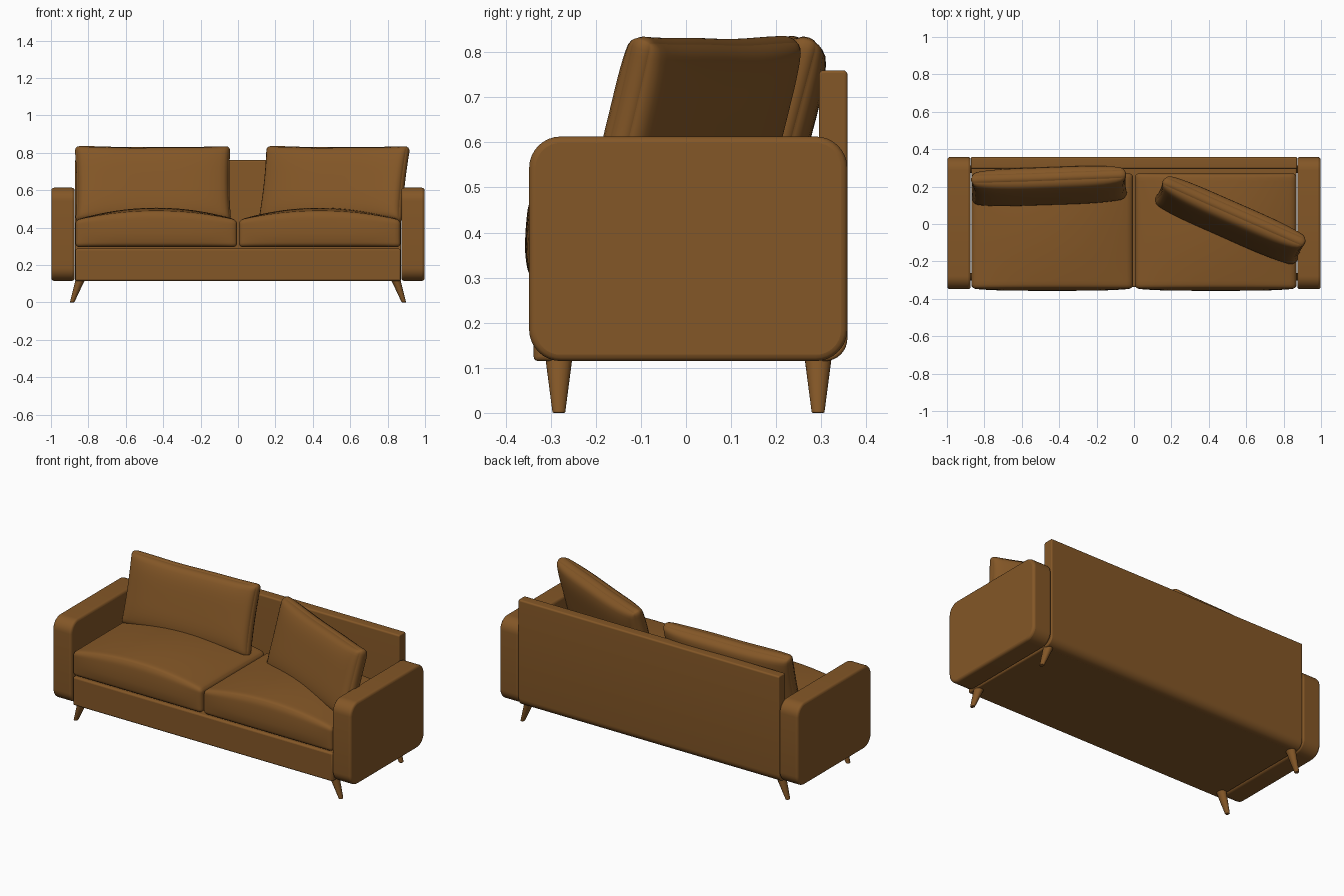
import bpy, bmesh
from math import sin, cos, pi, radians
from mathutils import Vector, Matrix

cube = bpy.data.objects.get("Cube")
if cube:
    bpy.data.objects.remove(cube)

# One brown leather material for everything
leather = bpy.data.materials.new("brown_leather")
leather.use_nodes = True
colour = (0.23, 0.095, 0.02, 1)
leather.diffuse_color = colour
leather.node_tree.nodes["Principled BSDF"].inputs["Base Color"].default_value = colour


def finish(name, bm, bevel=0.0, angle=40):
    bmesh.ops.recalc_face_normals(bm, faces=bm.faces)
    mesh = bpy.data.meshes.new(name)
    bm.to_mesh(mesh)
    bm.free()
    mesh.materials.append(leather)
    ob = bpy.data.objects.new(name, mesh)
    bpy.context.collection.objects.link(ob)
    if bevel:
        mod = ob.modifiers.new("soft_edges", 'BEVEL')
        mod.width = bevel
        mod.segments = 3
        mod.limit_method = 'ANGLE'
        mod.angle_limit = radians(40)
    bpy.ops.object.select_all(action='DESELECT')
    ob.select_set(True)
    bpy.context.view_layer.objects.active = ob
    bpy.ops.object.shade_smooth_by_angle(angle=radians(angle))
    return ob


def slab(name, x0, x1, y0, y1, z0, z1, radii, bevel):
    """Side profile with rounded corners (back-top, front-top, front-bottom,
    back-bottom), extruded across x."""
    bm = bmesh.new()
    corners = [(y1, z1, -1, -1), (y0, z1, 1, -1), (y0, z0, 1, 1), (y1, z0, -1, 1)]
    verts = []
    for i, ((y, z, sy, sz), r) in enumerate(zip(corners, radii)):
        steps = 8 if r else 0
        for k in range(steps + 1):
            a = (i + k / max(steps, 1)) * pi / 2
            verts.append(bm.verts.new((x0, y + r * (sy + cos(a)) if r else y,
                                       z + r * (sz + sin(a)) if r else z)))
    face = bm.faces.new(verts)
    ext = bmesh.ops.extrude_face_region(bm, geom=[face])
    moved = [v for v in ext["geom"] if isinstance(v, bmesh.types.BMVert)]
    bmesh.ops.translate(bm, verts=moved, vec=(x1 - x0, 0, 0))
    return finish(name, bm, bevel)


def soft_block(name, half, radius, shape, matrix):
    """Rounded box, denser near its edges, reshaped by shape(point, u, v, w)."""
    bm = bmesh.new()
    bmesh.ops.create_cube(bm, size=2)
    bmesh.ops.subdivide_edges(bm, edges=bm.edges, cuts=23, use_grid_fill=True)
    half = Vector(half)
    for vert in bm.verts:
        unit = [sin(c * pi / 2) for c in vert.co]
        p = Vector([c * h for c, h in zip(unit, half)])
        core = Vector([max(-h + radius, min(h - radius, c)) for c, h in zip(p, half)])
        p = core + (p - core).normalized() * radius if (p - core).length else p
        vert.co = shape(p, *unit)
    bmesh.ops.transform(bm, matrix=matrix, verts=bm.verts)
    return finish(name, bm, angle=60)


def seat_shape(p, u, v, w):
    top = max(w, 0)
    dome = 0.065 * (1 - u * u) * (0.72 + 0.28 * (1 - v * v))
    p.z += dome * top
    if v < 0:
        p.y += 0.012 * v * (1 - u ** 4) * (1 - w * w)
    return p


def pillow_shape(p, u, v, w):
    puff = ((1 - u ** 4) * (1 - w ** 4)) ** 0.6
    p.y *= 1 + 1.4 * puff
    p.z *= 1 - 0.03 * (1 - u * u) + 0.006 * sin(u * 6)
    p.x *= 1 - 0.02 * (1 - w * w)
    return p


# Frame: base and back
slab("base", -0.87, 0.87, -0.338, 0.31, 0.115, 0.287, (0, 0, 0, 0), 0.01)
slab("backrest", -0.872, 0.872, 0.295, 0.358, 0.115, 0.76, (0.01, 0.01, 0, 0.05), 0.006)

for side, s in (("left", 1), ("right", -1)):
    # Arm
    xs = sorted((s * 0.873, s * 0.998))
    slab(side + "_arm", *xs, -0.348, 0.358, 0.115, 0.613, (0.07,) * 4, 0.014)

    # Seat cushion
    soft_block(side + "_seat_cushion", (0.432, 0.308, 0.073), 0.022, seat_shape,
               Matrix.Translation((s * 0.437, -0.037, 0.368)))

    # Splayed tapered legs
    for end, y in (("front", -0.282), ("back", 0.293)):
        bm = bmesh.new()
        bmesh.ops.create_cone(bm, cap_ends=True, segments=24, radius1=0.014,
                              radius2=0.031, depth=0.13)
        for v in bm.verts:
            v.co.z += 0.065
            v.co.x = v.co.x * 0.85 + s * (0.887 - 0.36 * v.co.z)
            v.co.y += y
        finish(side + "_" + end + "_leg", bm, 0.003)

# Loose back pillows, leaning backwards
for name, pos, yaw in (("right_pillow", (-0.455, 0.203, 0.632), 2),
                       ("left_pillow", (0.515, 0.02, 0.632), -23.8)):
    place = (Matrix.Translation(pos) @ Matrix.Rotation(radians(yaw), 4, 'Z')
             @ Matrix.Rotation(radians(-15), 4, 'X'))
    soft_block(name, (0.417, 0.03, 0.21), 0.028, pillow_shape, place)
